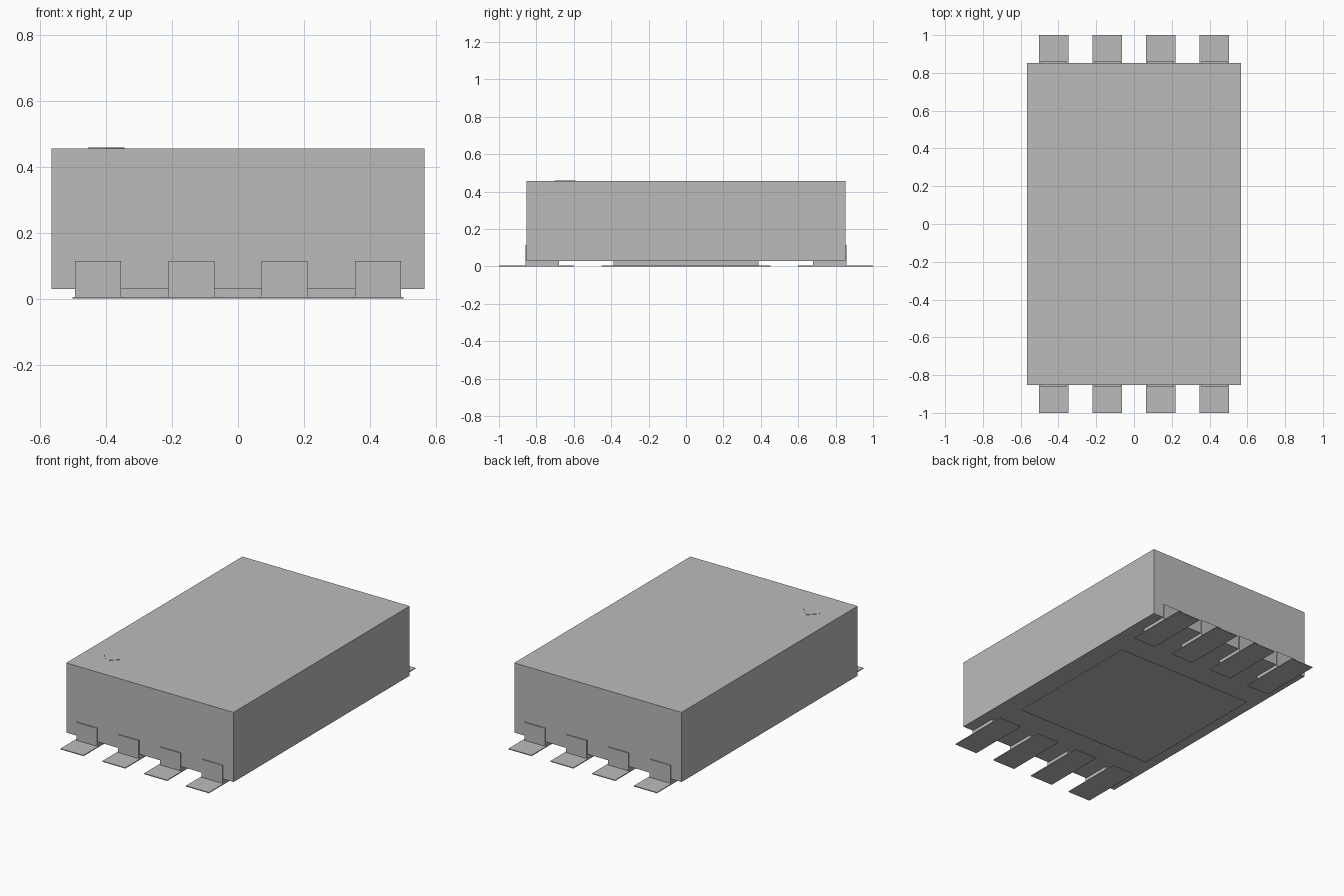
import bpy
import bmesh
from mathutils import Matrix, Vector

cube = bpy.data.objects.get("Cube")
if cube:
    bpy.data.objects.remove(cube, do_unlink=True)

# Single plain grey for the whole component
grey = bpy.data.materials.new("plain_grey")
grey.use_nodes = True
colour = (0.5, 0.5, 0.5, 1)
grey.diffuse_color = colour
grey.node_tree.nodes["Principled BSDF"].inputs["Base Color"].default_value = colour


def finish(name, bm):
    bmesh.ops.recalc_face_normals(bm, faces=bm.faces)
    mesh = bpy.data.meshes.new(name)
    bm.to_mesh(mesh)
    bm.free()
    mesh.materials.append(grey)
    obj = bpy.data.objects.new(name, mesh)
    bpy.context.collection.objects.link(obj)


def box(name, x, y, z):
    """Box from the two limits on each axis."""
    ranges = [sorted(r) for r in (x, y, z)]
    size = Vector([b - a for a, b in ranges])
    mid = Vector([(a + b) / 2 for a, b in ranges])
    bm = bmesh.new()
    bmesh.ops.create_cube(bm, size=1, matrix=Matrix.Translation(mid) @ Matrix.Diagonal(size).to_4x4())
    finish(name, bm)


def clip(name, x, side):
    """L-shaped terminal: foot under the body and a tab up its end wall."""
    outline = [(0.68, 0.005), (0.859, 0.005), (0.859, 0.115),
               (0.848, 0.115), (0.848, 0.03), (0.68, 0.03)]
    bm = bmesh.new()
    face = bm.faces.new([bm.verts.new((x - 0.07, side * y, z)) for y, z in outline])
    ext = bmesh.ops.extrude_face_region(bm, geom=[face], use_keep_orig=True)
    verts = [v for v in ext["geom"] if isinstance(v, bmesh.types.BMVert)]
    bmesh.ops.translate(bm, verts=verts, vec=(0.14, 0, 0))
    finish(name, bm)


# Main package
BOTTOM, TOP = 0.03, 0.457
box("body", (-0.567, 0.567), (-0.853, 0.853), (BOTTOM, TOP))

# Central thermal block and its thin land
box("centre_block", (-0.4, 0.4), (-0.387, 0.387), (0.005, BOTTOM))
box("centre_land", (-0.47, 0.47), (-0.453, 0.453), (0, 0.005))

# Four terminals with lands at each end
for side, end in ((-1, "front"), (1, "back")):
    for i in range(4):
        x = (i - 1.5) * 0.2835
        clip(f"{end}_terminal_{i + 1}", x, side)
        box(f"{end}_land_{i + 1}", (x - 0.078, x + 0.078), (side * 0.6, side), (0, 0.005))

# Diamond orientation mark on the top
bm = bmesh.new()
bmesh.ops.create_cone(bm, cap_ends=True, segments=4, radius1=0.055, radius2=0.055, depth=0.004,
                      matrix=Matrix.Translation((-0.4, -0.647, TOP)))
finish("orientation_mark", bm)
